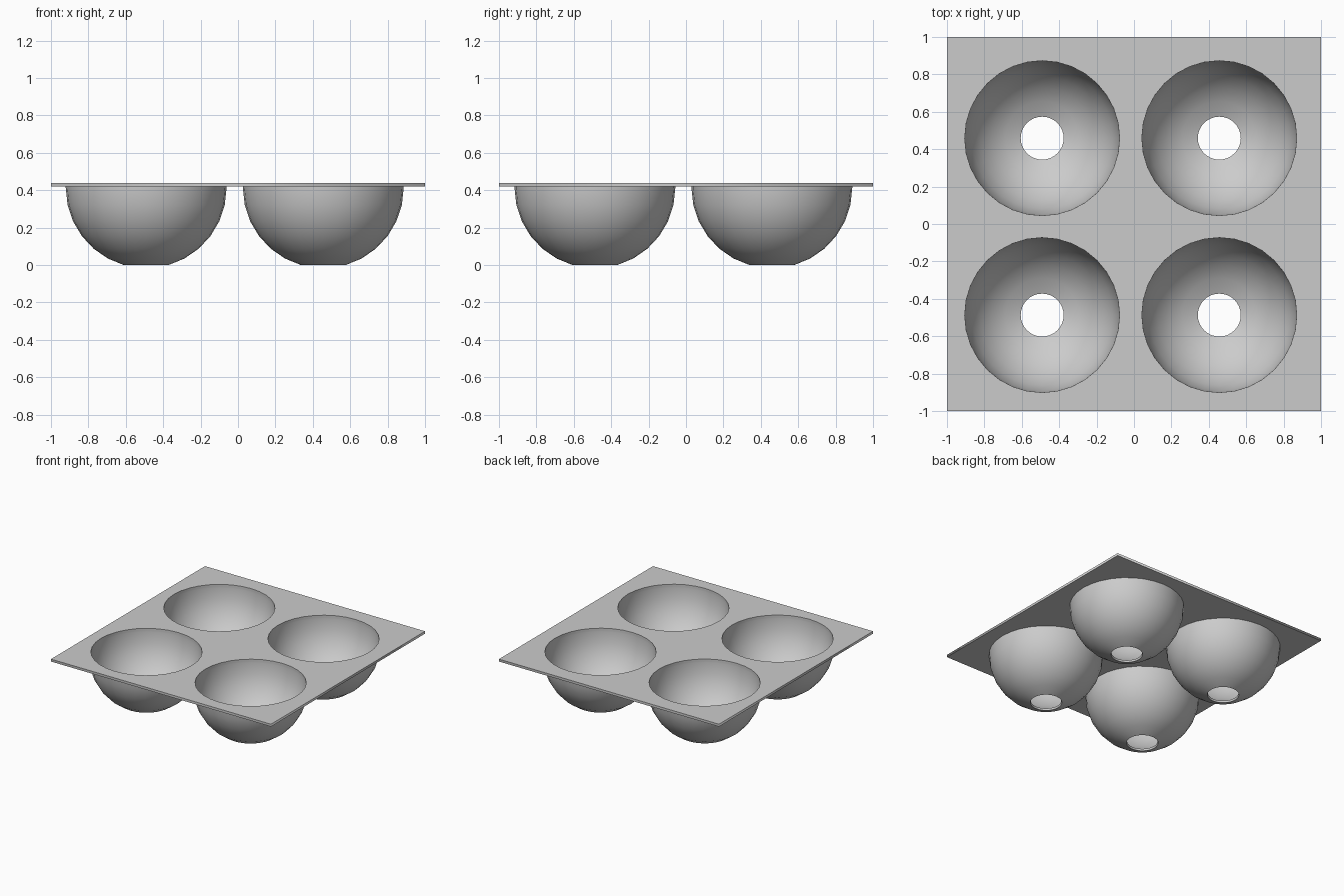
import bpy, bmesh, math

if "Cube" in bpy.data.objects:
    bpy.data.objects.remove(bpy.data.objects["Cube"])

SEG = 32
TOP, UNDER = 0.44, 0.42
R_OUT, R_IN = 0.43, 0.414
START = math.radians(16.1)          # opening at the bottom of each cup
CZ = R_OUT * math.cos(START)        # cup centre height
CENTRES = [(x, y) for x in (-0.491, 0.456) for y in (-0.487, 0.459)]

grey = bpy.data.materials.new("light grey")
grey.diffuse_color = (0.6, 0.6, 0.6, 1)
grey.use_nodes = True
grey.node_tree.nodes["Principled BSDF"].inputs["Base Color"].default_value = grey.diffuse_color


def circle(r, cx=0, cy=0):
    return [(cx + r * math.cos(2 * math.pi * i / SEG),
             cy + r * math.sin(2 * math.pi * i / SEG)) for i in range(SEG)]


# Plate: filled square outline with four round openings
curve = bpy.data.curves.new("plate", 'CURVE')
curve.dimensions = '2D'
curve.fill_mode = 'BOTH'
curve.extrude = (TOP - UNDER) / 2
outlines = [[(-1, -1), (1, -1), (1, 1), (-1, 1)]]
outlines += [circle(R_IN, x, y) for x, y in CENTRES]
for pts in outlines:
    s = curve.splines.new('POLY')
    s.points.add(len(pts) - 1)
    for p, (x, y) in zip(s.points, pts):
        p.co = (x, y, 0, 1)
    s.use_cyclic_u = True
plate = bpy.data.objects.new("plate", curve)
plate.location.z = (TOP + UNDER) / 2
bpy.context.collection.objects.link(plate)
bpy.context.view_layer.objects.active = plate
plate.select_set(True)
bpy.ops.object.convert(target='MESH')
plate = bpy.context.object
plate.data.materials.clear()
plate.data.materials.append(grey)
plate.select_set(False)

# Cup profile: up the outside of the bowl, then down the inside
STEPS = 6
angles = [START + (math.pi / 2 - START) * i / STEPS for i in range(STEPS + 1)]
outer = [(R_OUT * math.sin(a), CZ - R_OUT * math.cos(a)) for a in angles]
inner = [(R_IN * math.sin(a), CZ - R_IN * math.cos(a)) for a in angles]
profile = outer + [(R_OUT, UNDER), (R_IN, UNDER)] + inner[::-1]

bm = bmesh.new()
rings = [[bm.verts.new((x, y, z)) for x, y in circle(r)] for r, z in profile]
for k, a in enumerate(rings):
    b = rings[(k + 1) % len(rings)]
    for i in range(SEG):
        j = (i + 1) % SEG
        bm.faces.new((a[i], a[j], b[j], b[i])).smooth = True
bmesh.ops.recalc_face_normals(bm, faces=bm.faces)
cup_mesh = bpy.data.meshes.new("cup")
bm.to_mesh(cup_mesh)
bm.free()
cup_mesh.materials.append(grey)

for n, (x, y) in enumerate(CENTRES):
    cup = bpy.data.objects.new(f"cup_{n + 1}", cup_mesh.copy())
    cup.location = (x, y, 0)
    bpy.context.collection.objects.link(cup)
    bpy.context.view_layer.objects.active = cup
    cup.select_set(True)
    bpy.ops.object.shade_smooth_by_angle(angle=math.radians(35))
    cup.select_set(False)
